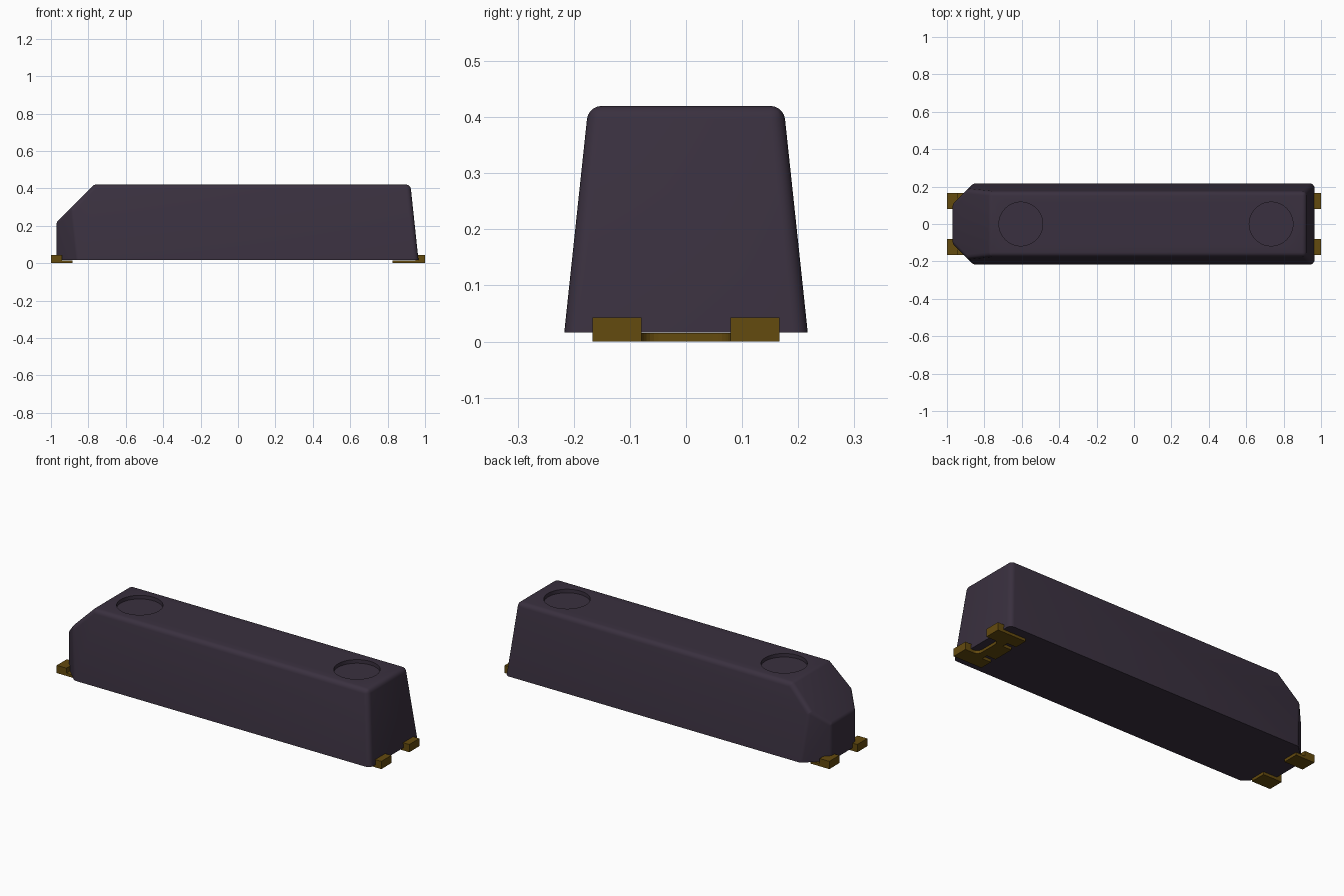
import bpy, bmesh, math
from mathutils import Vector

cube = bpy.data.objects.get("Cube")
if cube:
    bpy.data.objects.remove(cube, do_unlink=True)


def material(name, rgb):
    m = bpy.data.materials.new(name)
    m.use_nodes = True
    m.diffuse_color = (*rgb, 1)
    bsdf = m.node_tree.nodes["Principled BSDF"]
    bsdf.inputs["Base Color"].default_value = (*rgb, 1)
    bsdf.inputs["Roughness"].default_value = 0.6
    return m


plastic = material("dark plum plastic", (0.042, 0.030, 0.050))
metal = material("dark brass", (0.127, 0.069, 0.0045))


def add_object(name, bm, mat):
    bmesh.ops.recalc_face_normals(bm, faces=bm.faces)
    me = bpy.data.meshes.new(name)
    bm.to_mesh(me)
    bm.free()
    ob = bpy.data.objects.new(name, me)
    bpy.context.collection.objects.link(ob)
    me.materials.append(mat)
    return ob


def make_active(ob):
    bpy.ops.object.select_all(action='DESELECT')
    ob.select_set(True)
    bpy.context.view_layer.objects.active = ob


def extrude_outline(name, points, z0, z1, mat):
    """Flat outline pulled up from z0 to z1."""
    bm = bmesh.new()
    face = bm.faces.new([bm.verts.new((x, y, z0)) for x, y in points])
    ext = bmesh.ops.extrude_face_region(bm, geom=[face])
    top = [v for v in ext["geom"] if isinstance(v, bmesh.types.BMVert)]
    bmesh.ops.translate(bm, verts=top, vec=(0, 0, z1 - z0))
    return add_object(name, bm, mat)


def rectangle(x0, x1, y0, y1):
    return [(x0, y0), (x1, y0), (x1, y1), (x0, y1)]


# Body: tapered block
BASE, TOP = 0.016, 0.42
bm = bmesh.new()
bmesh.ops.create_cube(bm, size=2)
for v in bm.verts:
    up = v.co.z > 0
    v.co = ((0.922 if up else 0.965) if v.co.x > 0 else -0.97,
            math.copysign(0.174 if up else 0.217, v.co.y),
            TOP if up else BASE)

# Cut the sloped nose and the two nose corners
cuts = [((-0.97, 0, 0.22), (-1, 0, 1)),
        ((-0.97, 0.105, 0), (-1, 1, 0)),
        ((-0.97, -0.105, 0), (-1, -1, 0))]
for point, normal in cuts:
    bmesh.ops.bisect_plane(bm, geom=bm.verts[:] + bm.edges[:] + bm.faces[:],
                           plane_co=point, plane_no=Vector(normal).normalized(),
                           clear_outer=True)
    rim = [e for e in bm.edges if e.is_boundary]
    bmesh.ops.contextual_create(bm, geom=rim)
bmesh.ops.recalc_face_normals(bm, faces=bm.faces)

# Round every edge except the bottom rim with a constant radius
weight = bm.edges.layers.float.new("bevel_weight_edge")
for e in bm.edges:
    if max(v.co.z for v in e.verts) > BASE + 0.01:
        e[weight] = min(1, math.tan(e.calc_face_angle(0) / 2))
body = add_object("body", bm, plastic)
bevel = body.modifiers.new("round edges", 'BEVEL')
bevel.limit_method = 'WEIGHT'
bevel.width = 0.026
bevel.segments = 5
make_active(body)
bpy.ops.object.modifier_apply(modifier=bevel.name)

# Two shallow round recesses in the top
DEPTH, RADIUS = 0.02, 0.117
for cx in (-0.605, 0.733):
    circle = [(cx + RADIUS * math.cos(a * math.tau / 64),
               RADIUS * math.sin(a * math.tau / 64)) for a in range(64)]
    cutter = extrude_outline("recess_cutter", circle, TOP - DEPTH, TOP + 0.1, plastic)
    cutter.hide_render = True
    cut = body.modifiers.new("recess", 'BOOLEAN')
    cut.operation = 'DIFFERENCE'
    cut.solver = 'EXACT'
    cut.object = cutter
    make_active(body)
    bpy.ops.object.modifier_apply(modifier=cut.name)
    bpy.data.objects.remove(cutter, do_unlink=True)
make_active(body)
bpy.ops.object.shade_smooth_by_angle(angle=math.radians(30))

# Terminals: upright end tabs, with foot plates at the nose
PLATE = 0.0155
IN, OUT = 0.079, 0.167
for side, label in ((1, "back"), (-1, "front")):
    y0, y1 = sorted((side * IN, side * OUT))
    extrude_outline(f"nose_foot_{label}", rectangle(-0.94, -0.885, y0, y1), 0, PLATE, metal)
    extrude_outline(f"nose_tab_{label}", rectangle(-1, -0.94, y0, y1), 0, 0.043, metal)
    extrude_outline(f"tail_tab_{label}", rectangle(0.95, 1, y0, y1), 0, 0.043, metal)

# Tail plate: rounded outer notch, three inner prongs
r, notch = 0.03, 0.92
half = [(0.825, 0.0), (0.825, 0.06), (0.88, 0.06), (0.88, 0.095),
        (0.825, 0.095), (0.825, OUT), (0.95, OUT), (0.95, IN)]
half += [(notch + r - r * math.sin(a * math.pi / 12),
          IN - r + r * math.cos(a * math.pi / 12)) for a in range(1, 7)]
mirrored = [(x, -y) for x, y in reversed(half[1:])]
extrude_outline("tail_plate", half + mirrored, 0, PLATE, metal)
